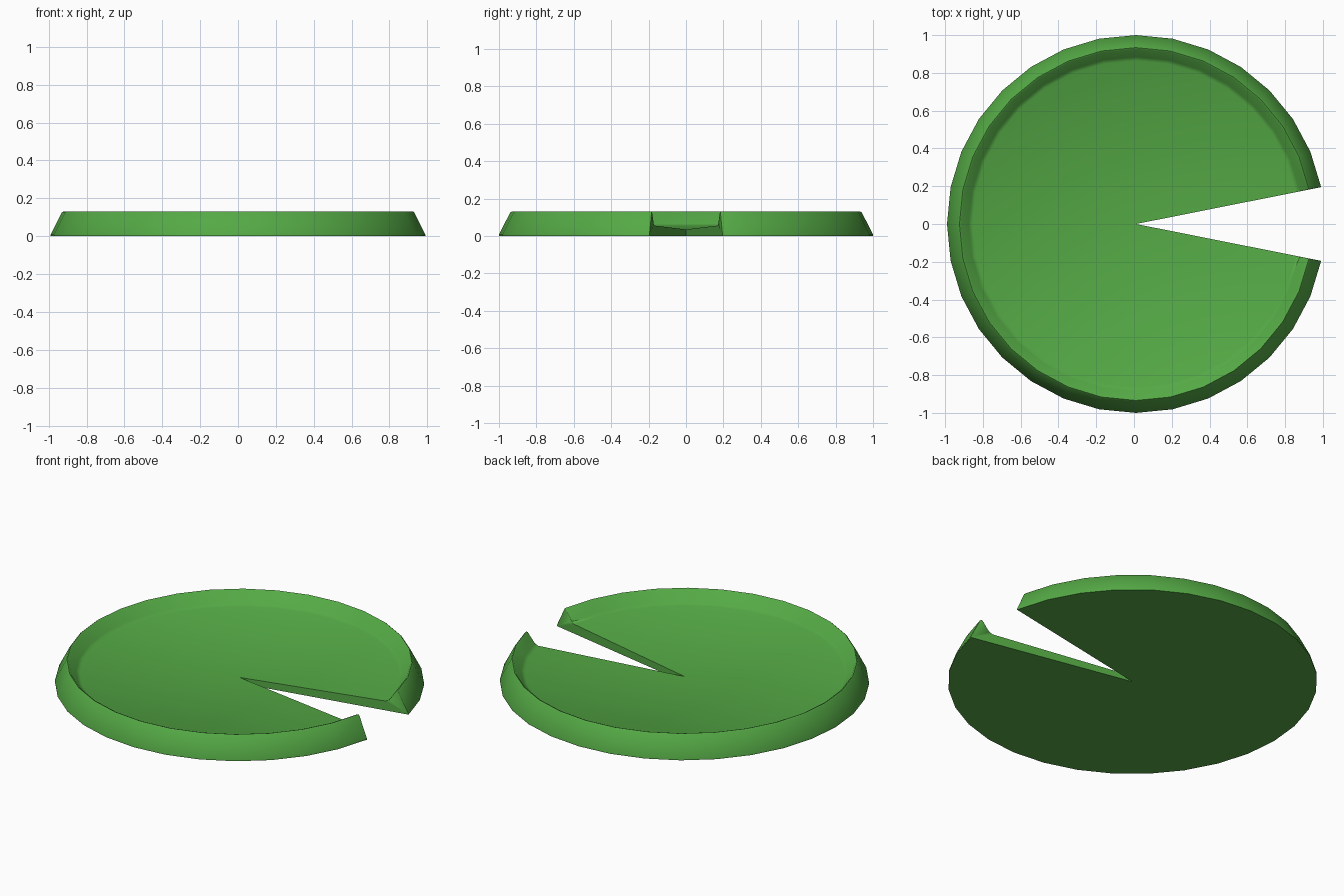
import bpy, bmesh, math

if "Cube" in bpy.data.objects:
    bpy.data.objects.remove(bpy.data.objects["Cube"])

SIDES = 32          # full circle count; two segments are left out for the notch
SHIFT = 0.01        # recentres the notched disc on x

# Half cross-section (radius, z): bottom edge, flared rim, dished top
profile = [(1.0, 0.0), (1.0, 0.008), (0.941, 0.124), (0.934, 0.13), (0.926, 0.127),
           (0.885, 0.066), (0.865, 0.056)]

bm = bmesh.new()
low = bm.verts.new((SHIFT, 0, 0))
high = bm.verts.new((SHIFT, 0, 0.035))

# Sweep the profile from one side of the notch to the other
rings = []
for k in range(1, SIDES):
    a = 2 * math.pi * k / SIDES
    rings.append([bm.verts.new((r * math.cos(a) + SHIFT, r * math.sin(a), z))
                  for r, z in profile])
for a, b in zip(rings, rings[1:]):
    bm.faces.new((low, b[0], a[0]))
    for i in range(len(profile) - 1):
        bm.faces.new((a[i], b[i], b[i + 1], a[i + 1]))
    bm.faces.new((a[-1], b[-1], high))

# Notch walls
bm.faces.new([low] + rings[0] + [high])
bm.faces.new([high] + rings[-1][::-1] + [low])
bmesh.ops.recalc_face_normals(bm, faces=bm.faces[:])

# Soften the rim ends at the notch
ends = []
for ring in (rings[0], rings[-1]):
    for p, q in zip(ring[1:5], ring[2:6]):
        ends.append(bm.edges.get((p, q)))
bmesh.ops.bevel(bm, geom=ends, offset=0.008, segments=2, profile=0.5,
                affect='EDGES', clamp_overlap=True)

mesh = bpy.data.meshes.new("lily_pad")
bm.to_mesh(mesh)
bm.free()
pad = bpy.data.objects.new("lily_pad", mesh)
bpy.context.collection.objects.link(pad)

# Leaf green
green = bpy.data.materials.new("leaf_green")
green.diffuse_color = (0.09, 0.40, 0.06, 1)
green.use_nodes = True
green.node_tree.nodes["Principled BSDF"].inputs["Base Color"].default_value = green.diffuse_color
mesh.materials.append(green)

bpy.context.view_layer.objects.active = pad
pad.select_set(True)
bpy.ops.object.shade_smooth_by_angle(angle=math.radians(50))
